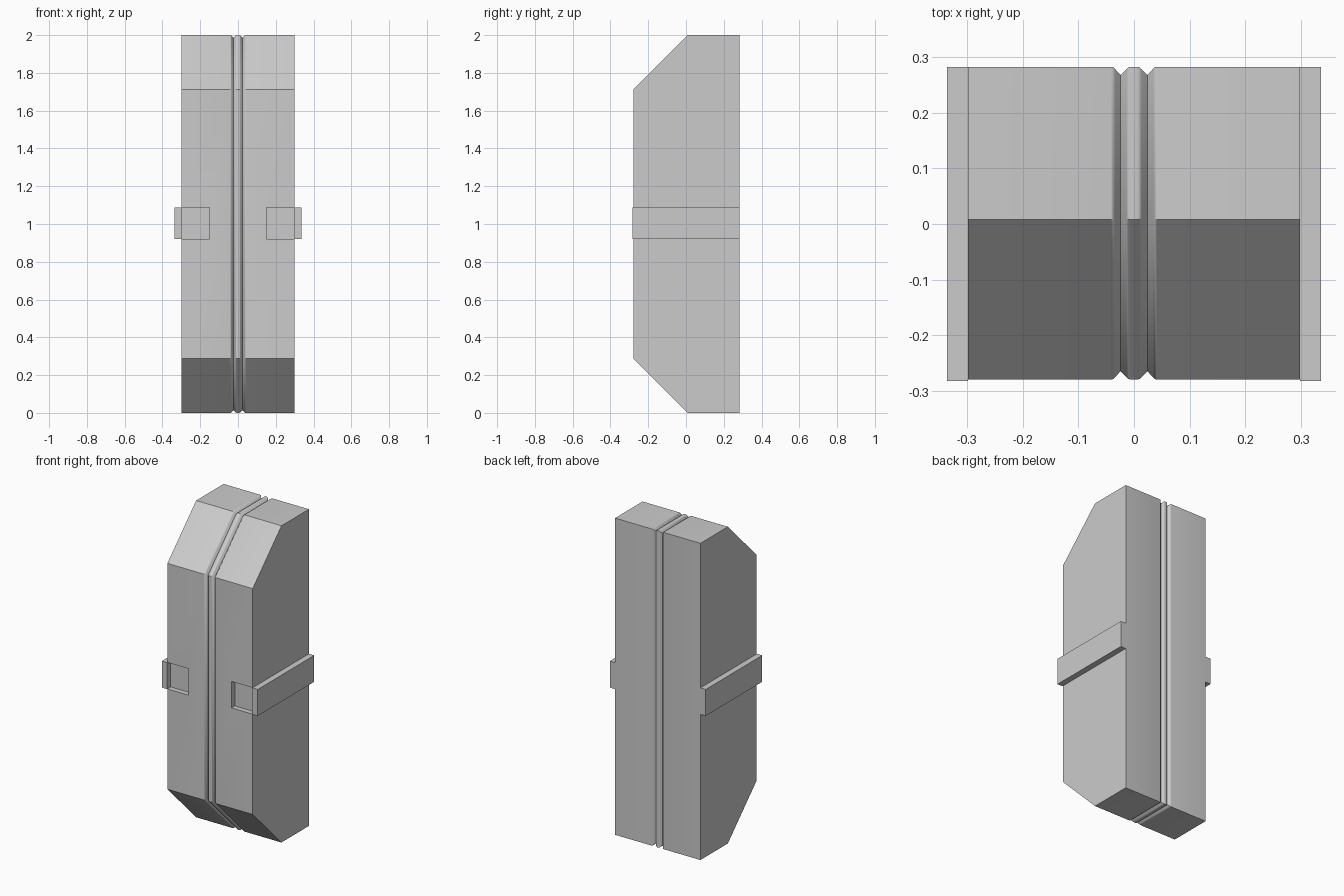
import bpy, bmesh

if "Cube" in bpy.data.objects:
    bpy.data.objects.remove(bpy.data.objects["Cube"])

FRONT, BACK, BEVEL_Y, TOP = -0.279, 0.282, 0.008, 2.0


def add_object(name, bm):
    bmesh.ops.recalc_face_normals(bm, faces=bm.faces)
    mesh = bpy.data.meshes.new(name)
    bm.to_mesh(mesh)
    bm.free()
    obj = bpy.data.objects.new(name, mesh)
    bpy.context.collection.objects.link(obj)
    return obj


def box(name, x, y, z):
    bm = bmesh.new()
    bmesh.ops.create_cube(bm, size=1)
    for v in bm.verts:
        v.co = [a + (c + 0.5) * (b - a) for c, (a, b) in zip(v.co, (x, y, z))]
    return add_object(name, bm)


def outline(d):
    """Side profile with chamfered front corners, inset by d."""
    k = d * (2 ** 0.5 - 1)
    h = BEVEL_Y - FRONT + k
    return [(BACK - d, d), (BACK - d, TOP - d), (BEVEL_Y + k, TOP - d),
            (FRONT + d, TOP - h), (FRONT + d, h), (BEVEL_Y + k, d)]


# Body: side profile lofted across x, with two grooves around a rounded rib
half = [(0.006, 0.0), (0.010, 0.001), (0.0135, 0.004), (0.024, 0.015),
        (0.034, 0.004), (0.037, 0.001), (0.041, 0.0), (0.298, 0.0)]
stations = [(-x, d) for x, d in reversed(half)] + half
bm = bmesh.new()
rings = [[bm.verts.new((x, y, z)) for y, z in outline(d)] for x, d in stations]
for a, b in zip(rings, rings[1:]):
    for i in range(6):
        j = (i + 1) % 6
        bm.faces.new((a[i], a[j], b[j], b[i]))
bm.faces.new(rings[0])
bm.faces.new(rings[-1])
body = add_object("body", bm)

# Side bands and the shallow front pockets beside them
for side, s in (("left", -1), ("right", 1)):
    box(side + "_band", sorted((s * 0.298, s * 0.335)), (-0.282, 0.282), (0.92, 1.087))
    cutter = box(side + "_pocket_cutter", sorted((s * 0.15, s * 0.32)),
                 (-0.4, FRONT + 0.033), (0.92, 1.087))
    cutter.hide_render = True
    cutter.hide_set(True)
    mod = body.modifiers.new(side + "_pocket", 'BOOLEAN')
    mod.operation = 'DIFFERENCE'
    mod.solver = 'EXACT'
    mod.object = cutter

# Soft shading on the groove, sharp elsewhere
bpy.context.view_layer.objects.active = body
body.select_set(True)
bpy.ops.object.shade_smooth_by_angle(angle=0.56)
